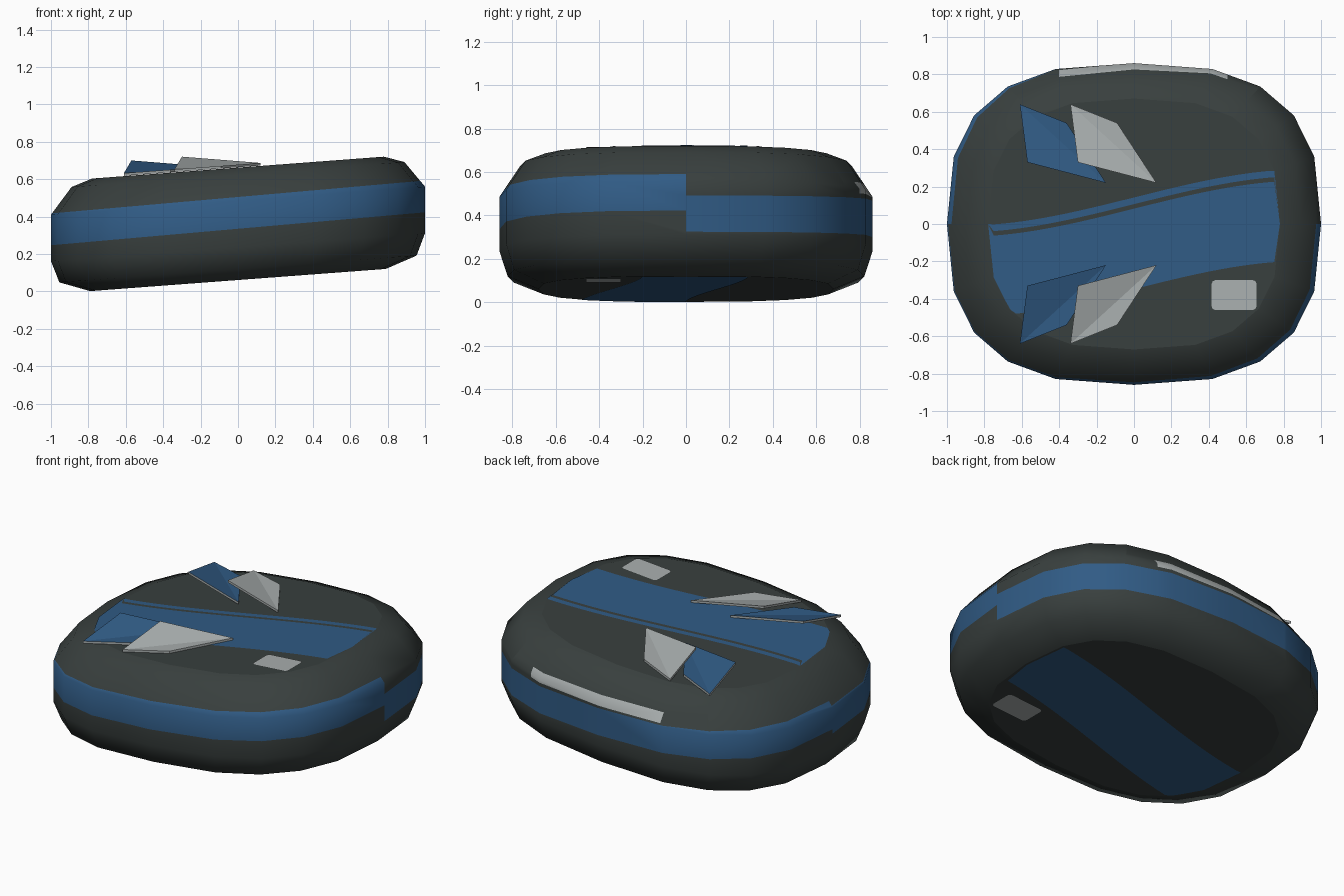
import bpy, bmesh, math
from mathutils import Vector

if "Cube" in bpy.data.objects:
    bpy.data.objects.remove(bpy.data.objects["Cube"], do_unlink=True)

TILT = 0.075          # rise in z per unit of x
TOP, BOTTOM = 0.662, 0.061
CAP = 0.78            # size of the flat caps


def material(name, rgb):
    m = bpy.data.materials.new(name)
    m.use_nodes = True
    m.diffuse_color = (*rgb, 1)
    m.node_tree.nodes["Principled BSDF"].inputs["Base Color"].default_value = (*rgb, 1)
    return m


DARK = material("charcoal", (0.040, 0.050, 0.048))
BLUE = material("steel_blue", (0.030, 0.105, 0.235))
GREY = material("light_grey", (0.40, 0.43, 0.43))


def finish(bm, name, mats):
    me = bpy.data.meshes.new(name)
    bm.to_mesh(me)
    bm.free()
    for m in mats:
        me.materials.append(m)
    ob = bpy.data.objects.new(name, me)
    bpy.context.collection.objects.link(ob)
    return ob


def tilted(x, y, z):
    return Vector((x, y, z + TILT * x))


def power(v):
    return math.copysign(abs(v) ** 0.74, v) if abs(v) > 1e-6 else 0.0


# Rounded-square outline with 20 sides
OUTLINE = [(power(math.cos(k * math.pi / 10)), 0.86 * power(math.sin(k * math.pi / 10)))
           for k in range(20)]

# Body: stacked rings, smooth wall, flat caps
bm = bmesh.new()
profile = [(0.79, BOTTOM), (0.955, 0.12), (1.0, 0.237), (1.0, 0.485), (0.89, 0.625), (CAP, TOP)]
rings = [[bm.verts.new(tilted(x * s, y * s, z)) for x, y in OUTLINE] for s, z in profile]
for low, high in zip(rings, rings[1:]):
    for k in range(20):
        n = (k + 1) % 20
        bm.faces.new((low[k], low[n], high[n], high[k])).smooth = True
caps = [bm.faces.new(rings[0][::-1]), bm.faces.new(rings[-1])]
for cap in caps:
    for e in cap.edges:
        e.smooth = False


def cut(co, normal, rule):
    faces = [f for f in bm.faces if f.smooth and rule(f.calc_center_median())]
    geom = set(faces)
    for f in faces:
        geom.update(f.edges)
        geom.update(f.verts)
    bmesh.ops.bisect_plane(bm, geom=list(geom), dist=1e-5, plane_co=co, plane_no=normal)


def front(c):
    return c.y < 0


def back(c):
    return c.y > 0


def rear_wall(c):
    return c.y > 0.6 and 0.3 < c.z < 0.68 and abs(c.x) < 0.62


# Painted band: steeper on the front half, nearly level on the back half
bands = [(front, 0.335, 0.505, 0.088), (back, 0.30, 0.467, 0.025)]
strip = (0.482, 0.535, 0.04)
for rule, low, high, slope in bands:
    for level in (low, high):
        cut((0, 0, level), (-slope, 0, 1), rule)
for level in strip[:2]:
    cut((0, 0, level), (-strip[2], 0, 1), rear_wall)
for x in (-0.4, 0.5):
    cut((x, 0, 0), (1, 0, 0), rear_wall)
for f in bm.faces:
    if not f.smooth:
        continue
    c = f.calc_center_median()
    for rule, low, high, slope in bands:
        if rule(c) and low < c.z - slope * c.x < high:
            f.material_index = 1
    if rear_wall(c) and strip[0] < c.z - strip[2] * c.x < strip[1] and -0.4 < c.x < 0.5:
        f.material_index = 2
finish(bm, "body", [DARK, BLUE, GREY])


# Curved stripes painted over the caps, clipped to the cap outline
def cap_limit(x):
    pts = [(px * CAP, py * CAP) for px, py in OUTLINE[:6]]
    for (x1, y1), (x0, y0) in zip(pts, pts[1:]):
        if x0 <= abs(x) <= x1:
            return y0 + (y1 - y0) * (abs(x) - x0) / (x1 - x0)
    return 0.0


def sweep(x):
    t = (x + 0.9) / 1.8
    return 0.3 * t * t * (3 - 2 * t) - 0.008


def stripe(name, upper, lower, z, flip=False):
    bm = bmesh.new()
    rows = []
    for i in range(53):
        x = -CAP + i * 0.03
        lim = cap_limit(x)
        rows.append([bm.verts.new(tilted(x, max(-lim, min(lim, sweep(x) - d)), z))
                     for d in (lower, upper)])
    for a, b in zip(rows, rows[1:]):
        f = bm.faces.new((a[0], b[0], b[1], a[1]))
        if flip:
            f.normal_flip()
    bmesh.ops.dissolve_degenerate(bm, dist=1e-5, edges=bm.edges[:])
    finish(bm, name, [BLUE])


stripe("top_thin_stripe", 0.0, 0.036, TOP + 0.003)
stripe("top_wide_stripe", 0.06, 0.49, TOP + 0.003)
stripe("bottom_stripe", 0.0, 0.49, BOTTOM - 0.002, True)


# Small rounded plates on both caps
def plate(name, z, flip=False):
    bm = bmesh.new()
    verts = []
    for sx, sy, start in ((1, 1, 0), (-1, 1, 90), (-1, -1, 180), (1, -1, 270)):
        for step in (0, 45, 90):
            a = math.radians(start + step)
            verts.append(bm.verts.new(tilted(0.535 + sx * 0.10 + 0.02 * math.cos(a),
                                             -0.38 + sy * 0.06 + 0.02 * math.sin(a), z)))
    bm.faces.new(verts[::-1] if flip else verts)
    finish(bm, name, [GREY])


plate("top_plate", TOP + 0.004)
plate("bottom_plate", BOTTOM - 0.002, True)


# Folded arrow fins: thin bent sheets with one lifted corner, mirrored across y
def fin(name, shift, side, colour):
    corners = [(-0.34, 0.64, 0), (-0.30, 0.33, 0.065), (0.12, 0.22, 0), (-0.09, 0.54, 0)]
    bm = bmesh.new()
    top, under = [[bm.verts.new(tilted(x + shift, y * side, TOP + h + lift))
                   for x, y, lift in corners] for h in (0.016, 0.002)]
    for a, b, c in ((0, 1, 2), (0, 2, 3)):
        bm.faces.new((top[a], top[b], top[c]))
        bm.faces.new((under[c], under[b], under[a])).material_index = 1
    for k in range(4):
        n = (k + 1) % 4
        bm.faces.new((top[n], top[k], under[k], under[n])).material_index = 1
    bmesh.ops.recalc_face_normals(bm, faces=bm.faces[:])
    finish(bm, name, [colour, GREY])


for side, label in ((-1, "front"), (1, "back")):
    fin(label + "_grey_fin", 0.0, side, GREY)
    fin(label + "_blue_fin", -0.27, side, BLUE)
